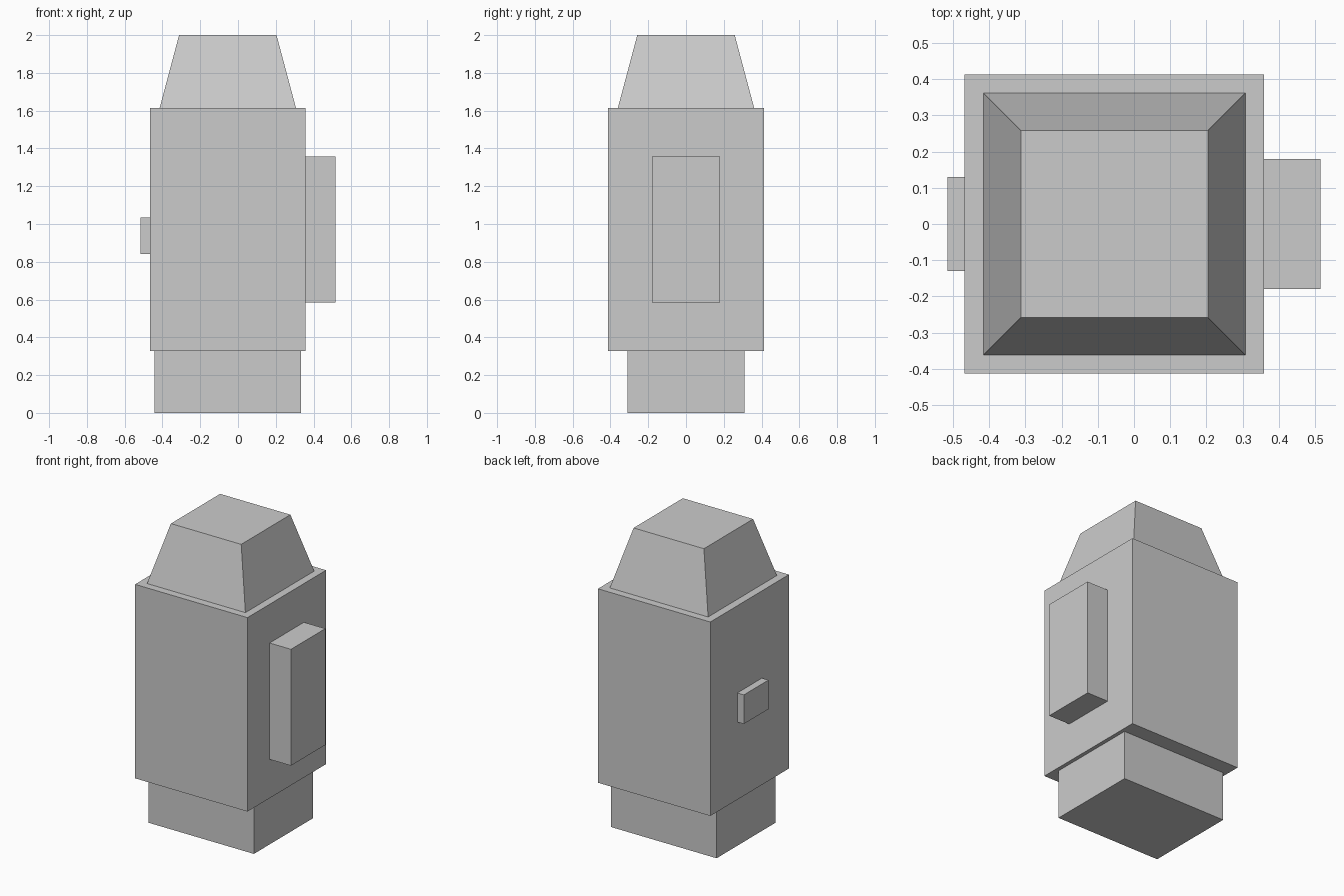
import bpy, bmesh

if "Cube" in bpy.data.objects:
    bpy.data.objects.remove(bpy.data.objects["Cube"])


def block(name, x, y, z, inset=0.0):
    """Closed box from x range, half depth y and z range; inset tapers the top."""
    bm = bmesh.new()
    bmesh.ops.create_cube(bm, size=2)
    cx, hx = (x[0] + x[1]) / 2, (x[1] - x[0]) / 2
    for v in bm.verts:
        top = v.co.z > 0
        k = inset if top else 0.0
        v.co = (cx + v.co.x * (hx - k), v.co.y * (y - k), z[1] if top else z[0])
    mesh = bpy.data.meshes.new(name)
    bm.to_mesh(mesh)
    bm.free()
    obj = bpy.data.objects.new(name, mesh)
    bpy.context.collection.objects.link(obj)
    return obj


# Main column
block("base", (-0.441, 0.333), 0.309, (0, 0.327))
block("body", (-0.467, 0.358), 0.412, (0.327, 1.614))
block("tapered_cap", (-0.415, 0.307), 0.361, (1.614, 2.0), inset=0.103)

# Side attachments
block("right_panel", (0.358, 0.515), 0.18, (0.585, 1.357))
block("left_knob", (-0.515, -0.467), 0.129, (0.842, 1.035))
